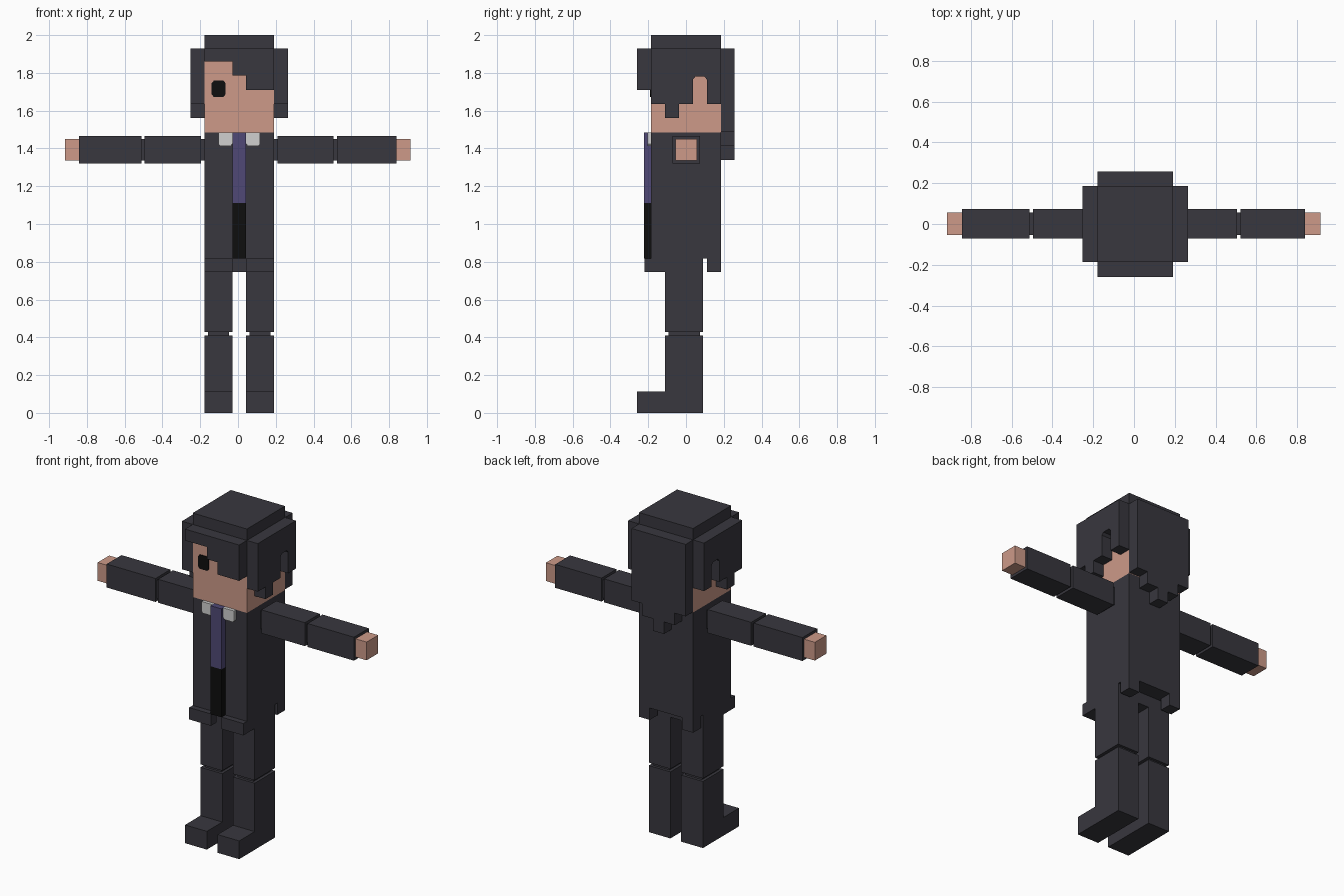
import bpy, bmesh, math

if "Cube" in bpy.data.objects:
    bpy.data.objects.remove(bpy.data.objects["Cube"])


def material(name, rgb):
    m = bpy.data.materials.new(name)
    m.diffuse_color = [(c / 255 / 12.92 if c < 11 else ((c / 255 + 0.055) / 1.055) ** 2.4) for c in rgb] + [1]
    m.use_nodes = True
    m.node_tree.nodes["Principled BSDF"].inputs["Base Color"].default_value = m.diffuse_color
    return m


CLOTH = material("charcoal", (56, 55, 62))
SKIN = material("skin", (205, 154, 137))
TIE = material("purple", (80, 73, 118))
WHITE = material("white", (208, 208, 208))
BLACK = material("black", (14, 14, 14))


def finish(name, bm, mat):
    me = bpy.data.meshes.new(name)
    bmesh.ops.recalc_face_normals(bm, faces=bm.faces)
    bm.to_mesh(me)
    bm.free()
    me.materials.append(mat)
    ob = bpy.data.objects.new(name, me)
    bpy.context.collection.objects.link(ob)
    return ob


def box(name, x, y, z, mat=CLOTH):
    bm = bmesh.new()
    bmesh.ops.create_cube(bm, size=1)
    for v in bm.verts:
        v.co = [r[0] if c < 0 else r[1] for c, r in zip(v.co, (x, y, z))]
    return finish(name, bm, mat)


def slab(name, outline, axis, a, b, mat=CLOTH):
    """Outline in (x, z) for axis y, or (y, z) for axis x, extruded from a to b."""
    bm = bmesh.new()
    face = bm.faces.new([bm.verts.new((u, a, w) if axis == "y" else (a, u, w)) for u, w in outline])
    new = bmesh.ops.extrude_face_region(bm, geom=[face])["geom"]
    shift = (0, b - a, 0) if axis == "y" else (b - a, 0, 0)
    bmesh.ops.translate(bm, vec=shift, verts=[v for v in new if isinstance(v, bmesh.types.BMVert)])
    return finish(name, bm, mat)


# Column edges shared by head and torso
X = [-0.178, -0.104, -0.03, 0.043, 0.117, 0.19]
Y = [-0.185, -0.11, -0.037, 0.037, 0.11, 0.185]
XF, YF = (X[0], X[5]), (Y[0], Y[5])

# Head, crown and eye
box("head", XF, YF, (1.484, 1.93), SKIN)
box("hair_crown", XF, YF, (1.93, 2.0))
eye = []
for sx, sz in ((1, 1), (-1, 1), (-1, -1), (1, -1)):
    pts = [(0.037, 0.03), (0.025, 0.043)]
    if sx * sz < 0:
        pts.reverse()
    eye += [(-0.103 + sx * u, 1.716 + sz * w) for u, w in pts]
slab("eye", eye, "y", Y[0] - 0.005, Y[0], BLACK)

# Fringe, stepped down towards one side
slab("hair_fringe", [(X[0], 1.93), (X[0], 1.86), (X[2], 1.86), (X[2], 1.785),
                     (X[3], 1.785), (X[3], 1.71), (X[5], 1.71), (X[5], 1.93)], "y", -0.26, Y[0])

# Side hair with an open notch over each ear
side = [(Y[0], 1.93), (Y[0], 1.635), (Y[1], 1.635), (Y[1], 1.56), (Y[2], 1.56), (Y[2], 1.635),
        (Y[3], 1.635), (Y[3], 1.765), (Y[3] + 0.012, 1.78), (Y[4] - 0.012, 1.78), (Y[4], 1.765),
        (Y[4], 1.635), (Y[5], 1.635), (Y[5], 1.93)]
slab("hair_side_left", side, "x", -0.252, X[0])
slab("hair_side_right", side, "x", X[5], 0.264)

# Back hair stepping down to a centre point
slab("hair_back", [(X[0], 1.93), (X[0], 1.488), (X[1], 1.488), (X[1], 1.414), (X[2], 1.414), (X[2], 1.34),
                   (X[3], 1.34), (X[3], 1.414), (X[4], 1.414), (X[4], 1.488), (X[5], 1.488), (X[5], 1.93)],
     "y", Y[5], 0.258)

# Jacket, hips, front flaps and corner tails
box("torso", XF, YF, (0.818, 1.484))
box("hips", XF, (-0.11, 0.09), (0.745, 0.818))
for n, xs in (("left", (X[0], X[2])), ("right", (X[3], X[5]))):
    box("jacket_flap_" + n, xs, (-0.22, -0.165), (0.745, 0.818))
for n, xs in (("left", X[:2]), ("right", X[4:])):
    box("jacket_front_corner_" + n, xs, Y[:2], (0.745, 0.818))
    box("jacket_back_corner_" + n, xs, Y[4:], (0.745, 0.818))

# Tie, belly strip and collar
box("tie", (X[2], X[3]), (-0.222, Y[0]), (1.112, 1.484), TIE)
box("shirt_strip", (X[2], X[3]), (-0.222, Y[0]), (0.818, 1.112), BLACK)
for n, xs in (("left", X[1:3]), ("right", X[3:5])):
    slab("collar_" + n, [(xs[0], 1.484), (xs[0], 1.424), (xs[0] + 0.008, 1.414), (xs[1] - 0.008, 1.414),
                         (xs[1], 1.424), (xs[1], 1.484)], "y", -0.205, Y[0], WHITE)

# Arms: shoulder link, upper arm, elbow link, forearm, hand
for n, e in (("left", [-0.178, -0.197, -0.494, -0.511, -0.843, -0.916]),
             ("right", [0.19, 0.209, 0.505, 0.523, 0.838, 0.913])):
    for i, part in enumerate(("shoulder", "upper_arm", "elbow", "forearm", "hand")):
        thick = part in ("upper_arm", "forearm")
        h = 0.072 if thick else 0.056
        box(f"{part}_{n}", sorted(e[i:i + 2]), (0.001 - h, 0.001 + h), (1.393 - h, 1.393 + h),
            SKIN if part == "hand" else CLOTH)

# Legs: thigh, knee link, shin, foot
for n, (a, b) in (("left", (X[0], X[2])), ("right", (X[3], X[5]))):
    box("thigh_" + n, (a, b), (-0.11, 0.09), (0.427, 0.745))
    box("knee_" + n, (a + 0.018, b - 0.018), (-0.093, 0.073), (0.409, 0.427))
    box("shin_" + n, (a, b), (-0.11, 0.09), (0, 0.409))
    box("foot_" + n, (a, b), (-0.26, -0.11), (0, 0.112))
